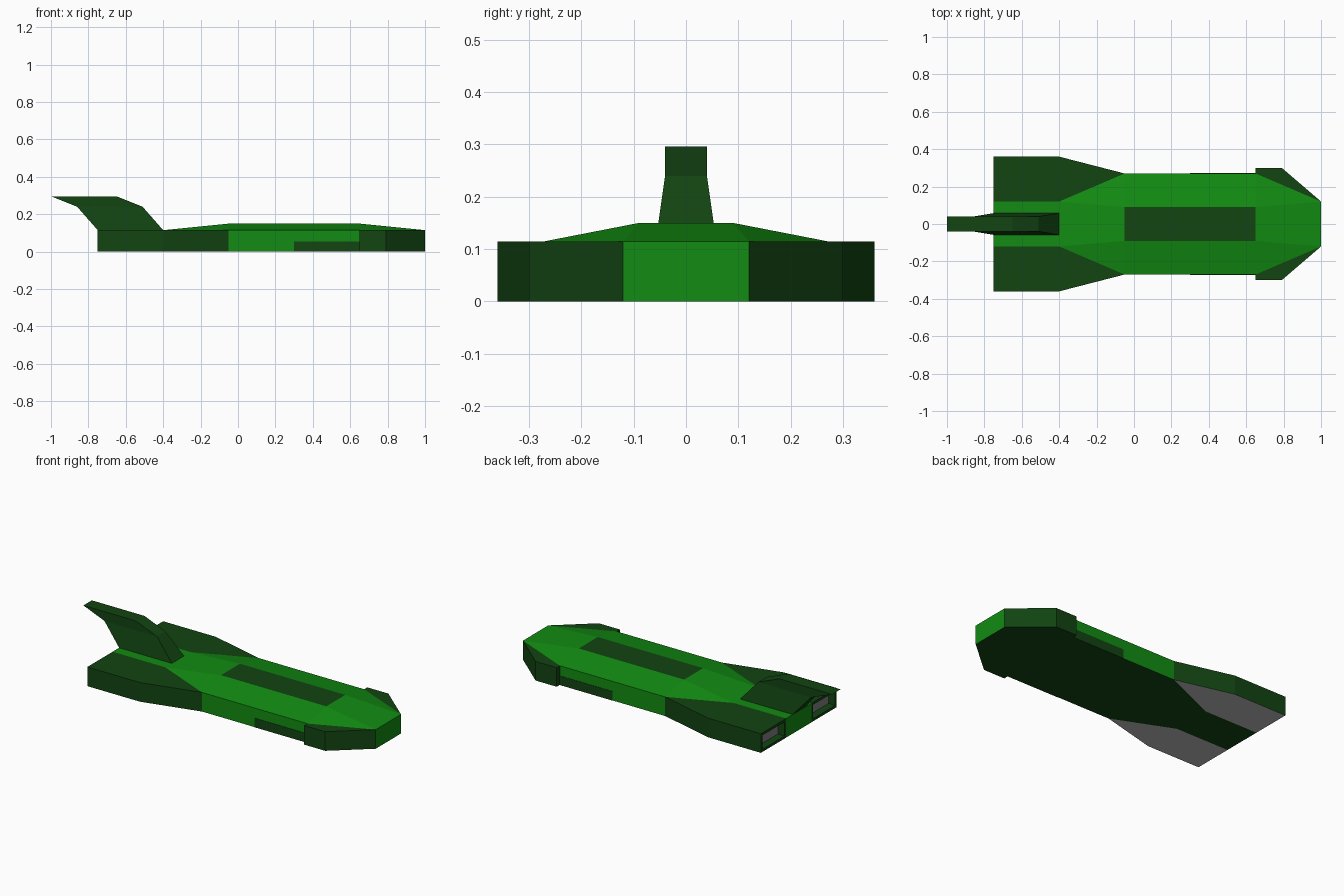
import bpy, bmesh

cube = bpy.data.objects.get("Cube")
if cube:
    bpy.data.objects.remove(cube, do_unlink=True)


def material(name, r, g, b):
    m = bpy.data.materials.new(name)
    m.use_nodes = True
    m.diffuse_color = (r, g, b, 1)
    bsdf = next(n for n in m.node_tree.nodes if n.type == 'BSDF_PRINCIPLED')
    bsdf.inputs["Base Color"].default_value = (r, g, b, 1)
    return m


GREEN = material("bright_green", 0.006, 0.26, 0.006)
DARK = material("dark_green", 0.006, 0.058, 0.006)
GREY = material("light_grey", 0.5, 0.5, 0.5)
ENGINE = material("engine_grey", 0.22, 0.21, 0.21)

DECK = 0.115   # height of the side walls
ROOF = 0.15    # height of the raised roof


def finish(name, bm, mats):
    bmesh.ops.recalc_face_normals(bm, faces=bm.faces)
    mesh = bpy.data.meshes.new(name)
    bm.to_mesh(mesh)
    bm.free()
    for m in mats:
        mesh.materials.append(m)
    obj = bpy.data.objects.new(name, mesh)
    bpy.context.collection.objects.link(obj)
    return obj


def prism(outline, z0, z1, top=True):
    """Extrude a plan outline; returns bmesh and its upper ring."""
    bm = bmesh.new()
    low = [bm.verts.new((x, y, z0)) for x, y in outline]
    high = [bm.verts.new((x, y, z1)) for x, y in outline]
    bm.faces.new(low[::-1])
    if top:
        bm.faces.new(high)
    n = len(outline)
    for i in range(n):
        j = (i + 1) % n
        bm.faces.new((low[i], low[j], high[j], high[i]))
    return bm, high


# Hull: plan outline with a raised roof
half = [(1, 0.12), (0.65, 0.27), (-0.05, 0.27), (-0.4, 0.12), (-0.75, 0.12)]
outline = half + [(x, -y) for x, y in reversed(half)]
bm, ring = prism(outline, 0, DECK, top=False)
nl, fl, ml, wl, tl, tr, wr, mr, fr, nr = ring
a, b, c, d = [bm.verts.new((x, y, ROOF)) for x, y in
              ((0.65, 0.09), (-0.05, 0.09), (-0.05, -0.09), (0.65, -0.09))]
for loop in ((a, b, c, d), (nl, a, d, nr), (nl, fl, a), (nr, d, fr),
             (fl, ml, b, a), (fr, d, c, mr), (ml, wl, b), (mr, c, wr),
             (wl, wr, c, b), (wl, tl, tr, wr)):
    bm.faces.new(loop)
bm.normal_update()
for f in bm.faces:
    # dark belly and dark roof panel
    if all(v.co.z == 0 for v in f.verts) or min(v.co.z for v in f.verts) > 0.14:
        f.material_index = 1
finish("hull", bm, [GREEN, DARK])

for side, s in (("left", 1), ("right", -1)):
    # here the sides are named by the sign of y
    tag = "back" if s > 0 else "front"

    # Rear wing with a recessed engine outlet and grey underside
    plan = [(-0.05, 0.27), (-0.4, 0.36), (-0.75, 0.36), (-0.75, 0.12), (-0.4, 0.12)]
    bm, _ = prism([(x, s * y) for x, y in plan], 0, DECK)
    bmesh.ops.recalc_face_normals(bm, faces=bm.faces)
    bm.normal_update()
    for f in bm.faces:
        if f.normal.z < -0.5:
            f.material_index = 1
    rear = min(bm.faces, key=lambda f: f.calc_center_median().x)
    bmesh.ops.inset_individual(bm, faces=[rear], thickness=0.022)
    bmesh.ops.inset_individual(bm, faces=[rear], thickness=0.005, depth=-0.04)
    rear.material_index = 2
    finish(tag + "_wing", bm, [DARK, GREY, ENGINE])

    # Nose fin
    plan = [(1, 0.12), (0.79, 0.30), (0.65, 0.30), (0.65, 0.27)]
    bm, _ = prism([(x, s * y) for x, y in plan], 0, DECK)
    finish(tag + "_nose_fin", bm, [DARK])

    # Low side panel
    plan = [(0.3, 0.268), (0.65, 0.268), (0.65, 0.272), (0.3, 0.272)]
    bm, _ = prism([(x, s * y) for x, y in plan], 0, 0.055)
    finish(tag + "_side_panel", bm, [DARK])

# Tail fin lofted through three swept sections: rear x, half width, height
bm = bmesh.new()
rings = []
for x, w, z in ((-0.75, 0.058, DECK), (-0.86, 0.04, 0.24), (-1, 0.04, 0.296)):
    rings.append([bm.verts.new((px, py, z)) for px, py in
                  ((x, -w), (x + 0.35, -w), (x + 0.35, w), (x, w))])
for lo, hi in zip(rings, rings[1:]):
    for i in range(4):
        j = (i + 1) % 4
        bm.faces.new((lo[i], lo[j], hi[j], hi[i]))
bm.faces.new(rings[0][::-1])
bm.faces.new(rings[-1])
finish("tail_fin", bm, [DARK])
